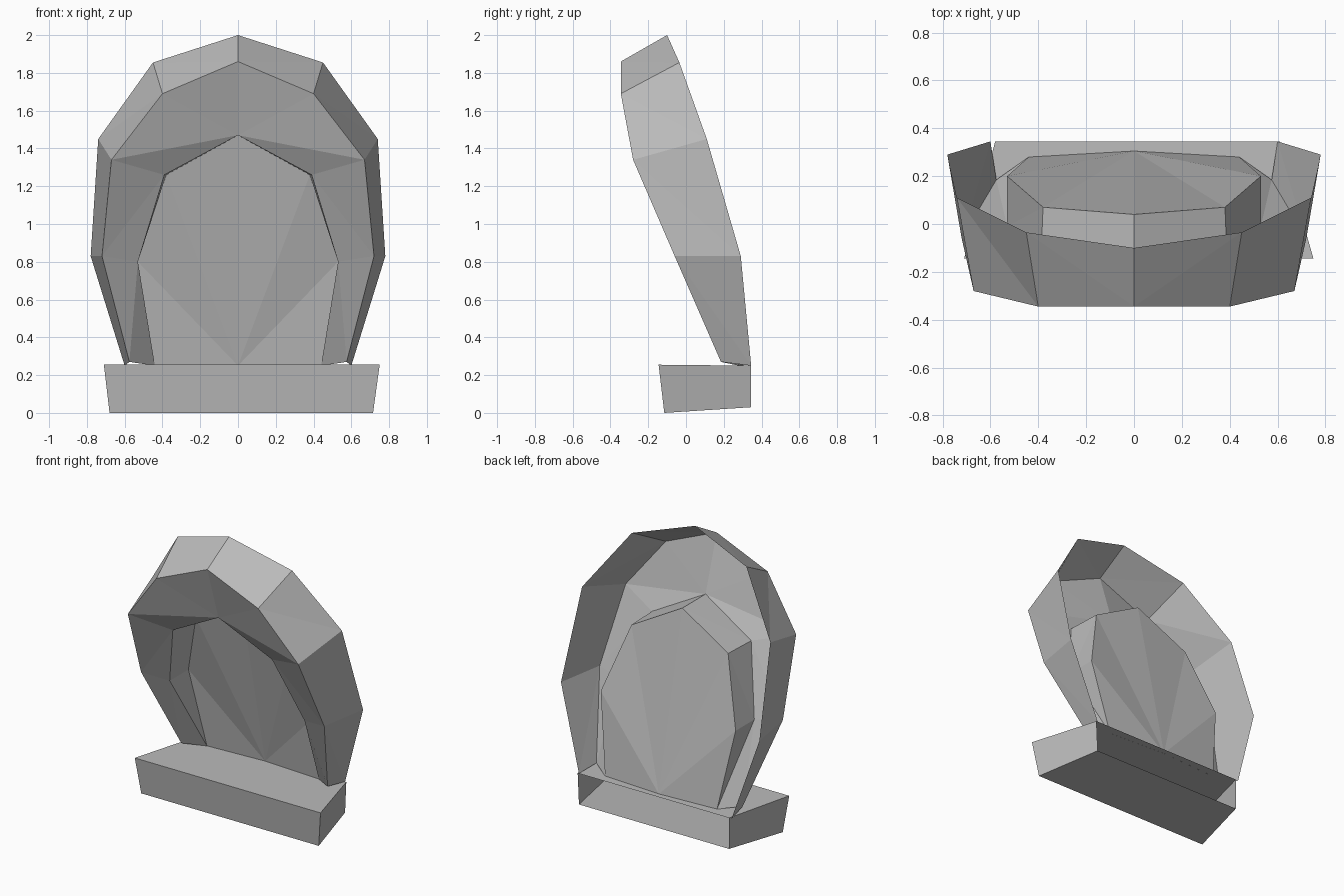
import bpy
import bmesh

cube = bpy.data.objects.get("Cube")
if cube:
    bpy.data.objects.remove(cube, do_unlink=True)

grey = bpy.data.materials.new("plain grey")
grey.use_nodes = True
colour = (0.5, 0.5, 0.5, 1)
grey.diffuse_color = colour
grey.node_tree.nodes["Principled BSDF"].inputs["Base Color"].default_value = colour


def make_object(name, faces, mirrored=True):
    """Build flat faces from lists of corner points, sharing equal corners."""
    bm = bmesh.new()
    verts = {}
    for corners in faces:
        unique = list(dict.fromkeys(corners))
        if len(unique) < 3:
            continue
        for p in unique:
            if p not in verts:
                verts[p] = bm.verts.new(p)
        bm.faces.new([verts[p] for p in unique])
    mesh = bpy.data.meshes.new(name)
    bm.to_mesh(mesh)
    bm.free()
    mesh.materials.append(grey)
    obj = bpy.data.objects.new(name, mesh)
    bpy.context.collection.objects.link(obj)
    if mirrored:
        mod = obj.modifiers.new("mirror", 'MIRROR')
        mod.use_axis[0] = True
        mod.merge_threshold = 0.001
    return obj


def loft(a, b):
    """Triangles joining two half profiles, from the foot up to the crown."""
    faces = []
    for i in range(len(a) - 1):
        faces.append((a[i], a[i + 1], b[i + 1]))
        faces.append((a[i], b[i + 1], b[i]))
    return faces


# Half profiles, foot to crown
back_rim = [(0.60, 0.345, 0.25), (0.78, 0.29, 0.83), (0.74, 0.11, 1.45),
            (0.45, -0.035, 1.855), (0, -0.10, 2.0)]
front_rim = [(0.575, 0.185, 0.27), (0.72, -0.06, 0.83), (0.67, -0.28, 1.34),
             (0.40, -0.345, 1.69), (0, -0.345, 1.86)]
foot = (0.44, 0.28, 0.25)
opening = [foot, (0.53, -0.01, 0.80), (0.39, -0.175, 1.26), (0, -0.22, 1.47)]
panel_edge = [foot, (0.53, 0.20, 0.80), (0.38, 0.07, 1.26), (0, 0.04, 1.47)]
panel_foot = (0, 0.305, 0.25)

# Arched shell, open at the back
make_object("outer_hood", loft(back_rim, front_rim))
make_object("front_surround", loft(front_rim, opening + opening[-1:]))
make_object("recess_wall", loft(opening, panel_edge))
make_object("back_panel", [(panel_foot, panel_edge[i], panel_edge[i + 1])
                           for i in range(3)])

# Base block, open at the back
top = [(-0.71, -0.145, 0.255), (0.75, -0.145, 0.255),
       (0.61, 0.345, 0.25), (-0.58, 0.345, 0.25)]
bottom = [(-0.68, -0.115, 0), (0.715, -0.115, 0),
          (0.60, 0.345, 0.03), (-0.58, 0.345, 0.03)]
walls = [(bottom[i], bottom[(i + 1) % 4], top[(i + 1) % 4], top[i])
         for i in (0, 1, 3)]
make_object("base", [tuple(top), tuple(reversed(bottom))] + walls, mirrored=False)
